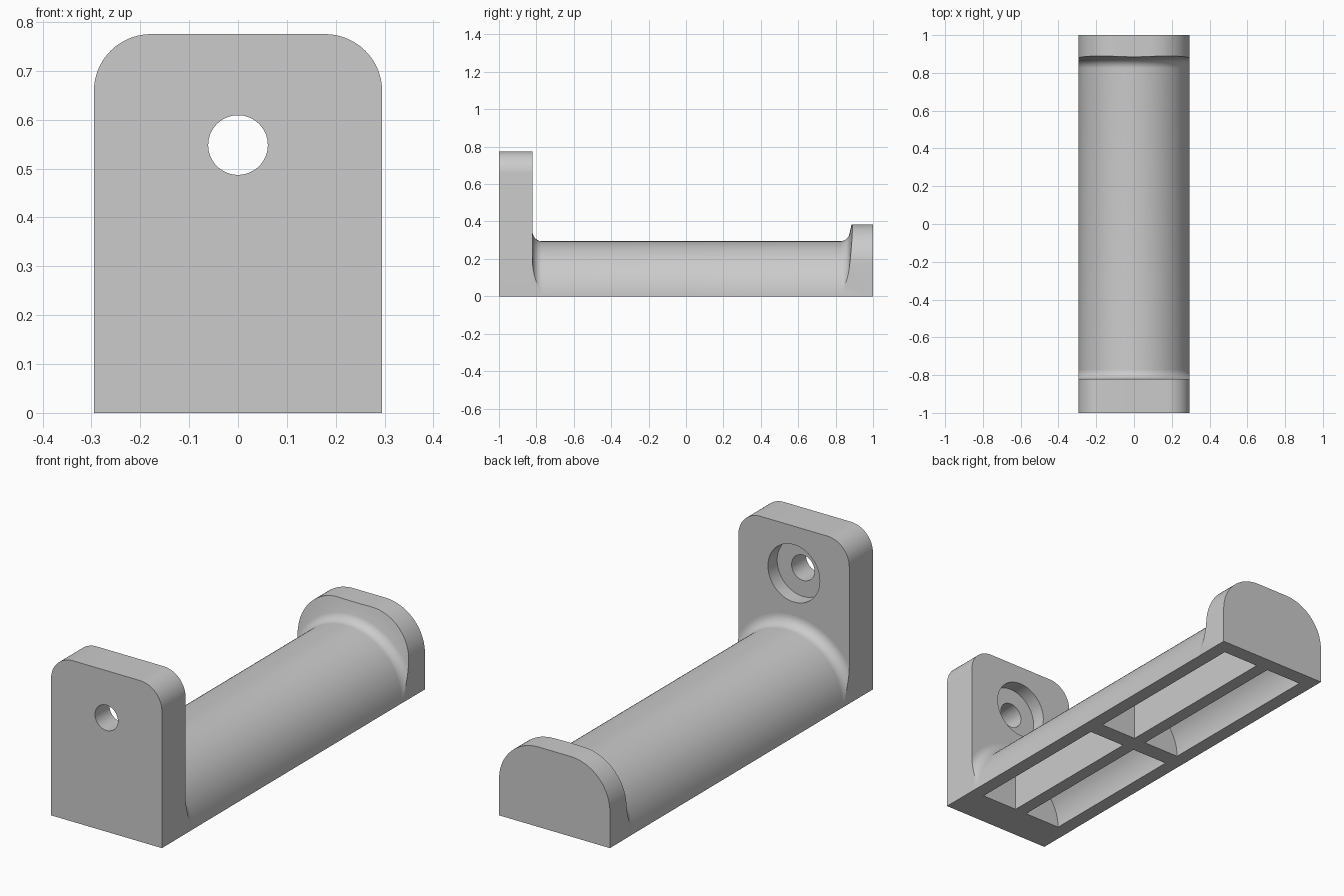
import bpy, bmesh
from math import sin, cos, pi, sqrt, atan2

cube = bpy.data.objects.get("Cube")
if cube:
    bpy.data.objects.remove(cube, do_unlink=True)

HALF = 0.295                     # half width of the whole holder
PLATE_Y = -0.82                  # inner face of the mounting plate

grey = bpy.data.materials.new("plain grey")
grey.use_nodes = True
colour = (0.6, 0.6, 0.6, 1)
grey.diffuse_color = colour
grey.node_tree.nodes["Principled BSDF"].inputs["Base Color"].default_value = colour


def arc(cx, cz, r, start, end, steps):
    """Points on an arc from start to end angle."""
    return [(cx + r * cos(start + (end - start) * i / steps),
             cz + r * sin(start + (end - start) * i / steps)) for i in range(steps + 1)]


def finish(name, bm):
    bmesh.ops.recalc_face_normals(bm, faces=bm.faces)
    mesh = bpy.data.meshes.new(name)
    bm.to_mesh(mesh)
    bm.free()
    mesh.materials.append(grey)
    obj = bpy.data.objects.new(name, mesh)
    bpy.context.collection.objects.link(obj)
    return obj


def prism(name, outline, y0, y1):
    """Extrude an (x, z) outline along y."""
    bm = bmesh.new()
    face = bm.faces.new([bm.verts.new((x, y0, z)) for x, z in outline])
    out = bmesh.ops.extrude_face_region(bm, geom=[face])
    moved = [v for v in out["geom"] if isinstance(v, bmesh.types.BMVert)]
    bmesh.ops.translate(bm, verts=moved, vec=(0, y1 - y0, 0))
    return finish(name, bm)


def lathe(name, profile, segments=128):
    """Turn a (y, radius) profile around the y axis and cap both ends."""
    bm = bmesh.new()
    rings = [[bm.verts.new((r * cos(2 * pi * (i + 0.5) / segments), y,
                            r * sin(2 * pi * (i + 0.5) / segments)))
              for i in range(segments)] for y, r in profile]
    for a, b in zip(rings, rings[1:]):
        for i in range(segments):
            j = (i + 1) % segments
            bm.faces.new((a[i], a[j], b[j], b[i]))
    bm.faces.new(rings[0])
    bm.faces.new(rings[-1])
    return finish(name, bm)


def combine(target, tool, operation):
    """Apply a boolean and discard the tool."""
    mod = target.modifiers.new(operation, "BOOLEAN")
    mod.operation, mod.object, mod.solver = operation, tool, "EXACT"
    bpy.context.view_layer.objects.active = target
    bpy.ops.object.modifier_apply(modifier=mod.name)
    bpy.data.objects.remove(tool, do_unlink=True)


def smooth(obj):
    bpy.ops.object.select_all(action="DESELECT")
    obj.select_set(True)
    bpy.context.view_layer.objects.active = obj
    bpy.ops.object.shade_smooth_by_angle(angle=0.45)


def rounded_top(height, r):
    """Upright outline with two rounded top corners."""
    return ([(-HALF, 0), (HALF, 0)]
            + arc(HALF - r, height - r, r, 0, pi / 2, 20)
            + arc(r - HALF, height - r, r, pi / 2, pi, 20))


# Mounting plate with a counterbored screw hole
plate = prism("mounting_plate", rounded_top(0.775, 0.117), -1, PLATE_Y)
for r, depth in ((0.061, 0.3), (0.138, 0.07)):
    hole = prism("hole_cutter", arc(0, 0.548, r, 0, 2 * pi, 64)[:-1],
                 PLATE_Y - depth, PLATE_Y + 0.1)
    combine(plate, hole, "DIFFERENCE")

# Half-round bar with a flared fillet at each end, trimmed to the end-stop outline
radius = HALF - 0.0005
f = 0.05
profile = [(PLATE_Y - 0.02, radius + f)]
profile += arc(PLATE_Y + f, radius + f, f, pi, 1.5 * pi, 10)
profile += arc(0.825, radius + f, f, 1.5 * pi, 1.9 * pi, 10)
profile += [(0.885, 0.385), (0.893, 0.42), (1.05, 0.42)]
bar = lathe("bar_and_end_stop", profile)
combine(bar, prism("outline_cutter", rounded_top(0.385, 0.21), PLATE_Y, 1), "INTERSECT")

# Four hollow pockets underneath, leaving a cross of ribs
rib, inner = 0.032, 0.226
top = atan2(sqrt(inner ** 2 - rib ** 2), rib)
for side in (1, -1):
    outline = [(rib, -0.1), (inner, -0.1)] + arc(0, 0, inner, 0, top, 24)
    for y0, y1 in ((PLATE_Y + 0.002, -0.042), (0.042, 0.925)):
        pocket = prism("pocket_cutter", [(side * x, z) for x, z in outline], y0, y1)
        combine(bar, pocket, "DIFFERENCE")

for part in (plate, bar):
    smooth(part)
